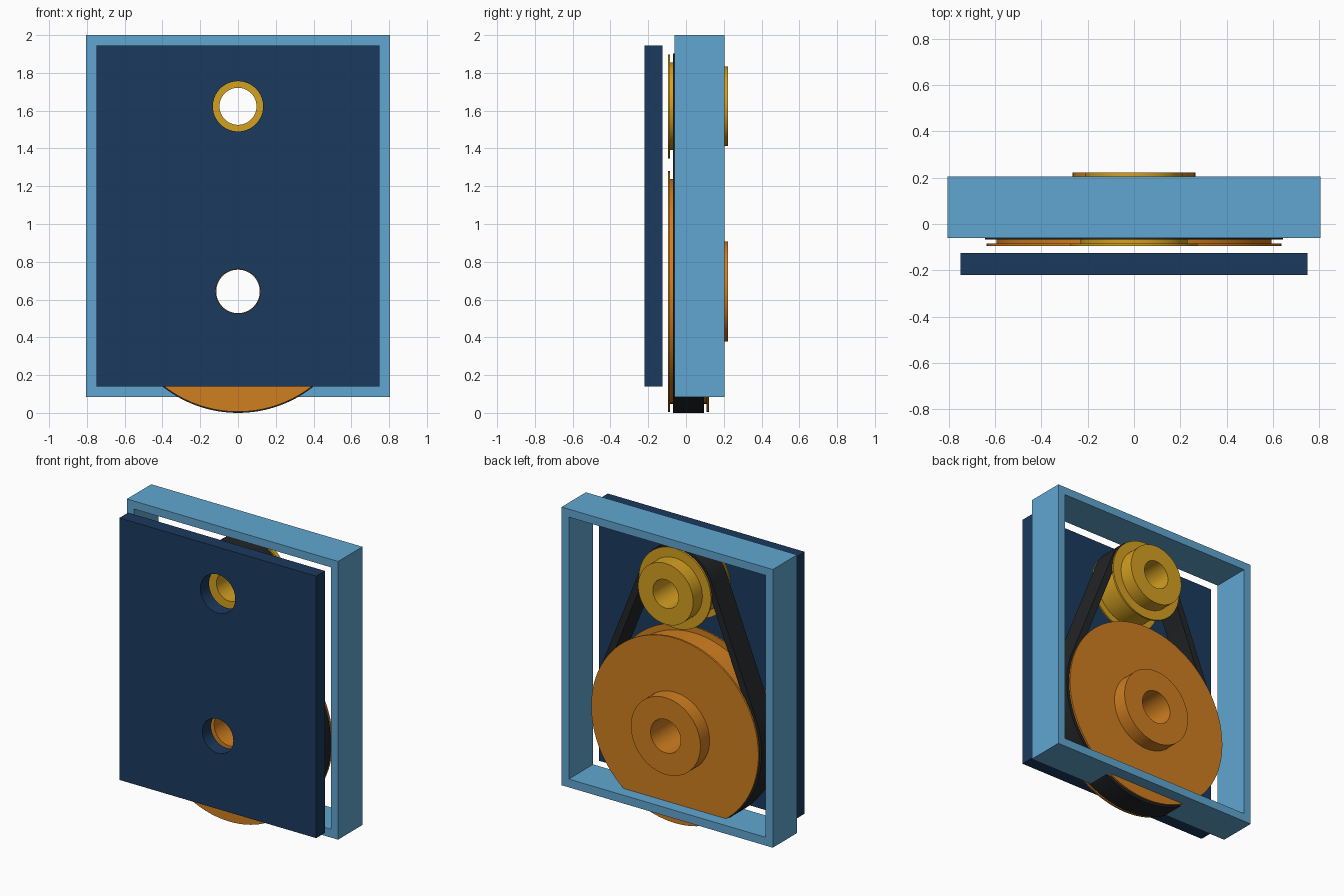
import bpy, bmesh
from math import sin, cos, pi, asin, radians
from mathutils import Matrix

if "Cube" in bpy.data.objects:
    bpy.data.objects.remove(bpy.data.objects["Cube"])

LOW, HIGH = 0.643, 1.623      # axle heights of the two pulleys
SEG = 96


def material(name, rgb):
    m = bpy.data.materials.new(name)
    lin = [(c / 255 / 12.92) if c < 11 else ((c / 255 + 0.055) / 1.055) ** 2.4 for c in rgb]
    m.diffuse_color = (*lin, 1)
    m.use_nodes = True
    m.node_tree.nodes["Principled BSDF"].inputs["Base Color"].default_value = m.diffuse_color
    return m


def finish(name, bm, mat):
    bmesh.ops.remove_doubles(bm, verts=bm.verts, dist=1e-5)
    bmesh.ops.recalc_face_normals(bm, faces=bm.faces)
    me = bpy.data.meshes.new(name)
    bm.to_mesh(me)
    bm.free()
    me.materials.append(mat)
    ob = bpy.data.objects.new(name, me)
    bpy.context.collection.objects.link(ob)
    bpy.ops.object.select_all(action='DESELECT')
    ob.select_set(True)
    bpy.context.view_layer.objects.active = ob
    bpy.ops.object.shade_smooth_by_angle(angle=radians(30))
    return ob


def arc(z, r, a0, a1, n):
    return [(r * cos(a0 + (a1 - a0) * i / n), z + r * sin(a0 + (a1 - a0) * i / n)) for i in range(n + 1)]


def circle(z, r):
    return arc(z, r, 0, 2 * pi, SEG)[:-1]


def rect(x, z0, z1):
    return [(-x, z0), (x, z0), (x, z1), (-x, z1)]


def slab(name, loops, y0, y1, mat):
    """Extrude an x-z outline (first loop) with holes (other loops) from y0 to y1."""
    cu = bpy.data.curves.new(name + "_outline", 'CURVE')
    cu.dimensions = '2D'
    cu.fill_mode = 'BOTH'
    cu.extrude = (y1 - y0) / 2
    for pts in loops:
        s = cu.splines.new('POLY')
        s.points.add(len(pts) - 1)
        for p, (x, z) in zip(s.points, pts):
            p.co = (x, z, 0, 1)
        s.use_cyclic_u = True
    tmp = bpy.data.objects.new(name + "_outline", cu)
    bpy.context.collection.objects.link(tmp)
    bpy.context.view_layer.update()
    me = bpy.data.meshes.new_from_object(tmp.evaluated_get(bpy.context.evaluated_depsgraph_get()))
    bpy.data.objects.remove(tmp)
    bm = bmesh.new()
    bm.from_mesh(me)
    bpy.data.meshes.remove(me)
    bm.transform(Matrix.Translation((0, (y0 + y1) / 2, 0)) @ Matrix.Rotation(pi / 2, 4, 'X'))
    return finish(name, bm, mat)


def pulley(name, z, bore, drum, flange, hub, mat):
    """Lathe a flanged pulley with a rear hub around a y axle."""
    prof = [(bore, -0.095), (flange, -0.095), (flange, -0.084), (drum, -0.084),
            (drum, 0.109), (flange, 0.109), (flange, 0.122), (hub, 0.122),
            (hub, 0.222), (bore, 0.222)]
    bm = bmesh.new()
    rings = [[bm.verts.new((r * cos(2 * pi * i / SEG), y, z + r * sin(2 * pi * i / SEG)))
              for i in range(SEG)] for r, y in prof]
    for k, a in enumerate(rings):
        b = rings[(k + 1) % len(rings)]
        for i in range(SEG):
            j = (i + 1) % SEG
            bm.faces.new((a[i], a[j], b[j], b[i]))
    return finish(name, bm, mat)


def belt_loop(r_low, r_high):
    t = asin((r_low - r_high) / (HIGH - LOW))   # tangent angle
    return arc(HIGH, r_high, t, pi - t, 40) + arc(LOW, r_low, pi - t, 2 * pi + t, 72)


navy = material("navy", (27, 58, 94))
blue = material("light_blue", (96, 166, 208))
orange = material("orange", (208, 127, 32))
gold = material("gold", (212, 160, 33))
black = material("belt_black", (34, 36, 38))

# Front plate with two axle holes
slab("front_plate", [rect(0.75, 0.14, 1.945), circle(HIGH, 0.133), circle(LOW, 0.118)], -0.22, -0.125, navy)
# Open housing frame
slab("housing_frame", [rect(0.805, 0.083, 2.0), rect(0.75, 0.14, 1.945)], -0.06, 0.205, blue)
# Pulleys
pulley("large_pulley", LOW, 0.115, 0.595, 0.637, 0.265, orange)
pulley("small_pulley", HIGH, 0.098, 0.232, 0.275, 0.21, gold)
# Belt wrapped round both pulleys
slab("drive_belt", [belt_loop(0.643, 0.28), belt_loop(0.596, 0.233)], -0.068, 0.095, black)
